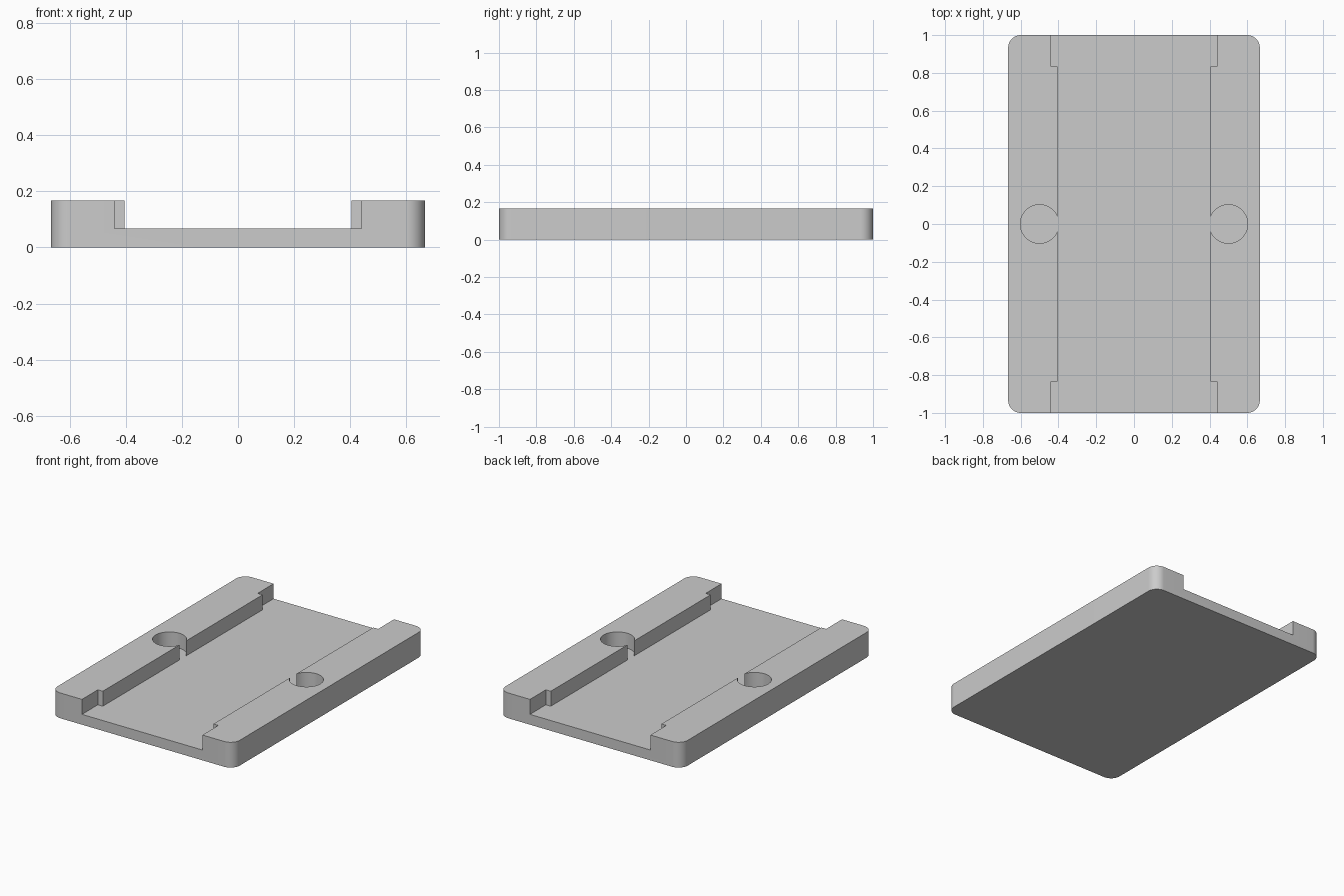
import bpy
import bmesh
from math import pi, sin, cos, acos

# Remove the default object
cube = bpy.data.objects.get("Cube")
if cube:
    bpy.data.objects.remove(cube, do_unlink=True)

HALF_W, HALF_L, HEIGHT = 0.666, 1.0, 0.167
FLOOR = 0.068                       # height of the channel floor
CORNER = 0.067                      # radius of the plate corners
WALL, NOTCH, NOTCH_Y = 0.404, 0.44, 0.834
HOLE_X, HOLE_R = 0.5, 0.102

grey = bpy.data.materials.new("plain grey")
grey.use_nodes = True
grey.diffuse_color = (0.6, 0.6, 0.6, 1)
grey.node_tree.nodes["Principled BSDF"].inputs["Base Color"].default_value = (0.6, 0.6, 0.6, 1)


def arc(cx, cy, r, start, end, steps):
    angles = [start + (end - start) * i / steps for i in range(steps + 1)]
    return [(cx + r * cos(a), cy + r * sin(a)) for a in angles]


def prism(name, outline, z0, z1):
    """Extrude a flat outline from z0 up to z1."""
    bm = bmesh.new()
    base = bm.faces.new([bm.verts.new((x, y, z0)) for x, y in outline])
    top = bmesh.ops.extrude_face_region(bm, geom=[base])["geom"]
    verts = [v for v in top if isinstance(v, bmesh.types.BMVert)]
    bmesh.ops.translate(bm, verts=verts, vec=(0, 0, z1 - z0))
    bmesh.ops.recalc_face_normals(bm, faces=bm.faces)
    mesh = bpy.data.meshes.new(name)
    bm.to_mesh(mesh)
    bm.free()
    mesh.materials.append(grey)
    obj = bpy.data.objects.new(name, mesh)
    bpy.context.collection.objects.link(obj)
    return obj


# Rounded plate
outline = []
for i, (sx, sy) in enumerate([(1, 1), (-1, 1), (-1, -1), (1, -1)]):
    outline += arc(sx * (HALF_W - CORNER), sy * (HALF_L - CORNER), CORNER,
                   i * pi / 2, (i + 1) * pi / 2, 16)
plate = prism("channel_plate", outline, 0, HEIGHT)

# Channel with wider ends and a round pocket opening into each side
mouth = acos((HOLE_X - WALL) / HOLE_R)
side = [(NOTCH, -HALF_L - 0.1), (NOTCH, -NOTCH_Y), (WALL, -NOTCH_Y)]
side += arc(HOLE_X, 0, HOLE_R, pi + mouth, 3 * pi - mouth, 56)
side += [(WALL, NOTCH_Y), (NOTCH, NOTCH_Y), (NOTCH, HALF_L + 0.1)]
other_side = [(-x, y) for x, y in reversed(side)]
cutter = prism("channel_cutter", side + other_side, FLOOR, HEIGHT + 0.1)
cutter.hide_render = True

cut = plate.modifiers.new("channel", 'BOOLEAN')
cut.operation = 'DIFFERENCE'
cut.solver = 'EXACT'
cut.object = cutter

bpy.ops.object.select_all(action='DESELECT')
bpy.context.view_layer.objects.active = plate
plate.select_set(True)
bpy.ops.object.modifier_apply(modifier=cut.name)
bpy.data.objects.remove(cutter, do_unlink=True)
bpy.ops.object.shade_smooth_by_angle()
